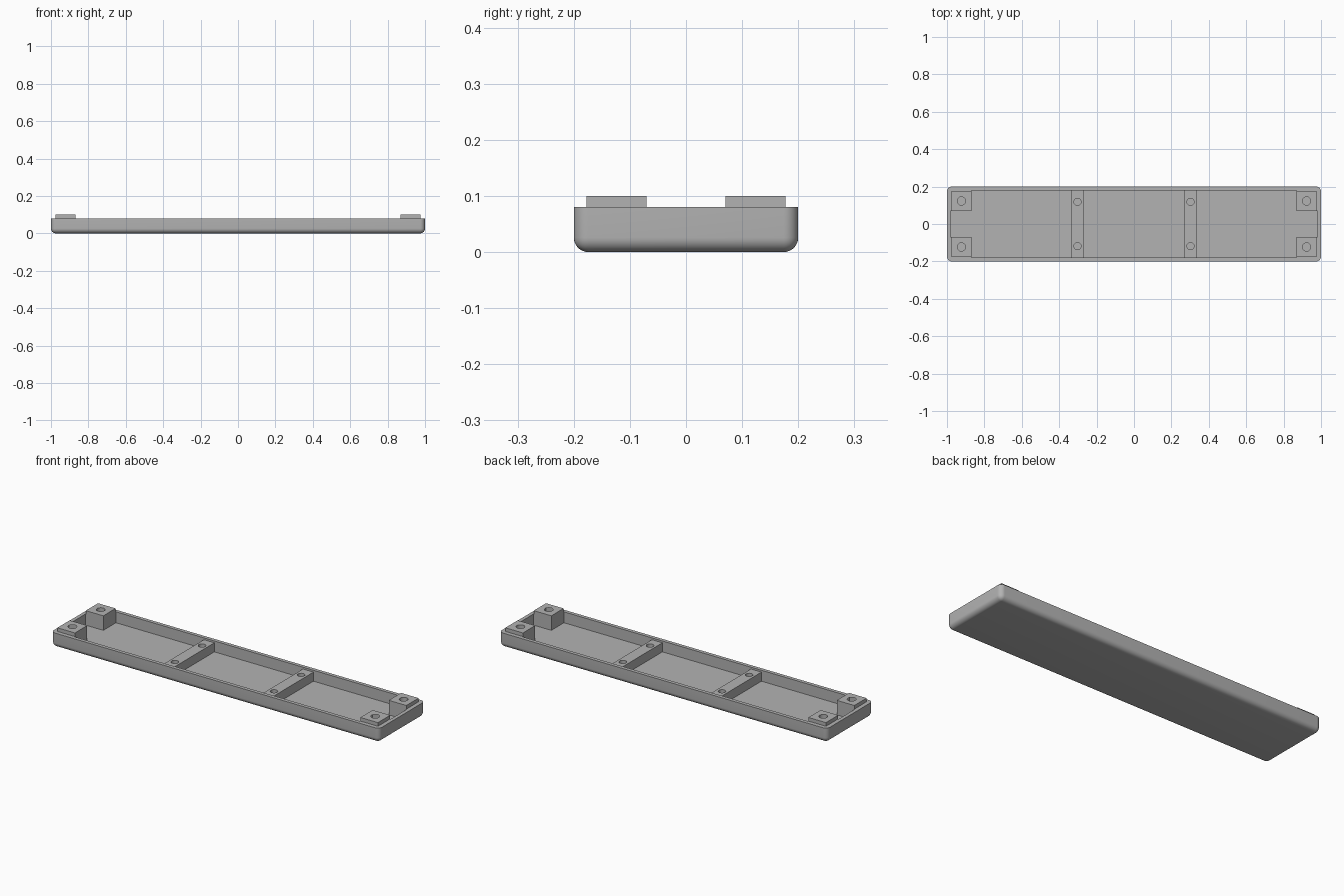
import bpy, bmesh, math
from mathutils import Vector

cube = bpy.data.objects.get("Cube")
if cube:
    bpy.data.objects.remove(cube, do_unlink=True)

grey = bpy.data.materials.new("plain_grey")
grey.use_nodes = True
colour = (0.45, 0.45, 0.45, 1)
grey.diffuse_color = colour
grey.node_tree.nodes["Principled BSDF"].inputs["Base Color"].default_value = colour

FLOOR, RIM, POST_TOP, RIB_TOP = 0.02, 0.08, 0.10, 0.07
INNER_X, INNER_Y, LIP = 0.98, 0.18, 0.003


def add_object(name, bm):
    bmesh.ops.recalc_face_normals(bm, faces=bm.faces)
    mesh = bpy.data.meshes.new(name)
    bm.to_mesh(mesh)
    bm.free()
    mesh.materials.append(grey)
    obj = bpy.data.objects.new(name, mesh)
    bpy.context.collection.objects.link(obj)
    return obj


def box_mesh(low, high):
    low, high = Vector(low), Vector(high)
    bm = bmesh.new()
    bmesh.ops.create_cube(bm, size=1)
    for v in bm.verts:
        v.co = (low + high) / 2 + v.co * (high - low)
    return bm


def select_only(obj):
    bpy.ops.object.select_all(action="DESELECT")
    obj.select_set(True)
    bpy.context.view_layer.objects.active = obj


def cut(obj, cutter):
    mod = obj.modifiers.new("cut", "BOOLEAN")
    mod.operation, mod.solver, mod.object = "DIFFERENCE", "EXACT", cutter
    select_only(obj)
    bpy.ops.object.modifier_apply(modifier=mod.name)
    bpy.data.objects.remove(cutter, do_unlink=True)


def drill(obj, x, y, top, radius):
    # Blind round screw hole
    bm = bmesh.new()
    bmesh.ops.create_cone(bm, cap_ends=True, segments=32, radius1=radius,
                          radius2=radius, depth=0.2)
    bmesh.ops.translate(bm, verts=bm.verts, vec=(x, y, FLOOR + 0.1))
    cut(obj, add_object("hole_cutter", bm))


def smooth(obj):
    select_only(obj)
    bpy.ops.object.shade_smooth_by_angle(angle=math.radians(35))


# Tray with rounded bottom and corners, sharp flat rim
bm = box_mesh((-1, -0.2, 0), (1, 0.2, RIM))
edges = [e for e in bm.edges if min(v.co.z for v in e.verts) < 0.01]
bmesh.ops.bevel(bm, geom=edges, offset=0.026, segments=8, profile=0.5,
                affect="EDGES")
tray = add_object("tray", bm)
cut(tray, add_object("cavity_cutter", box_mesh(
    (-INNER_X, -INNER_Y, FLOOR), (INNER_X, INNER_Y, 0.2))))
smooth(tray)


def corner_post(sx, sy):
    # Block flush with the walls, stepped in slightly above the rim
    bm = box_mesh((0.87, 0.07, FLOOR), (INNER_X, INNER_Y, RIM))
    top = max(bm.faces, key=lambda f: f.calc_center_median().z)
    for rise in (0, POST_TOP - RIM):
        out = bmesh.ops.extrude_face_region(bm, geom=[top])["geom"]
        bmesh.ops.delete(bm, geom=[top], context="FACES_ONLY")
        top = next(g for g in out if isinstance(g, bmesh.types.BMFace))
        for v in top.verts:
            v.co.z += rise
            v.co.x = min(v.co.x, INNER_X - LIP)
            v.co.y = min(v.co.y, INNER_Y - LIP)
    bmesh.ops.remove_doubles(bm, verts=bm.verts, dist=0.0001)
    for v in bm.verts:
        v.co.x *= sx
        v.co.y *= sy
    side = "left" if sx > 0 else "right"
    end = "back" if sy > 0 else "front"
    post = add_object(f"{end}_{side}_post", bm)
    drill(post, sx * 0.923, sy * 0.123, POST_TOP, 0.022)
    smooth(post)


for sx in (-1, 1):
    for sy in (-1, 1):
        corner_post(sx, sy)
    # Cross rib with a screw hole at each end
    rib = add_object("left_rib" if sx > 0 else "right_rib", box_mesh(
        (sx * 0.302 - 0.032, -INNER_Y, FLOOR),
        (sx * 0.302 + 0.032, INNER_Y, RIB_TOP)))
    for sy in (-1, 1):
        drill(rib, sx * 0.302, sy * 0.118, RIB_TOP, 0.019)
    smooth(rib)
